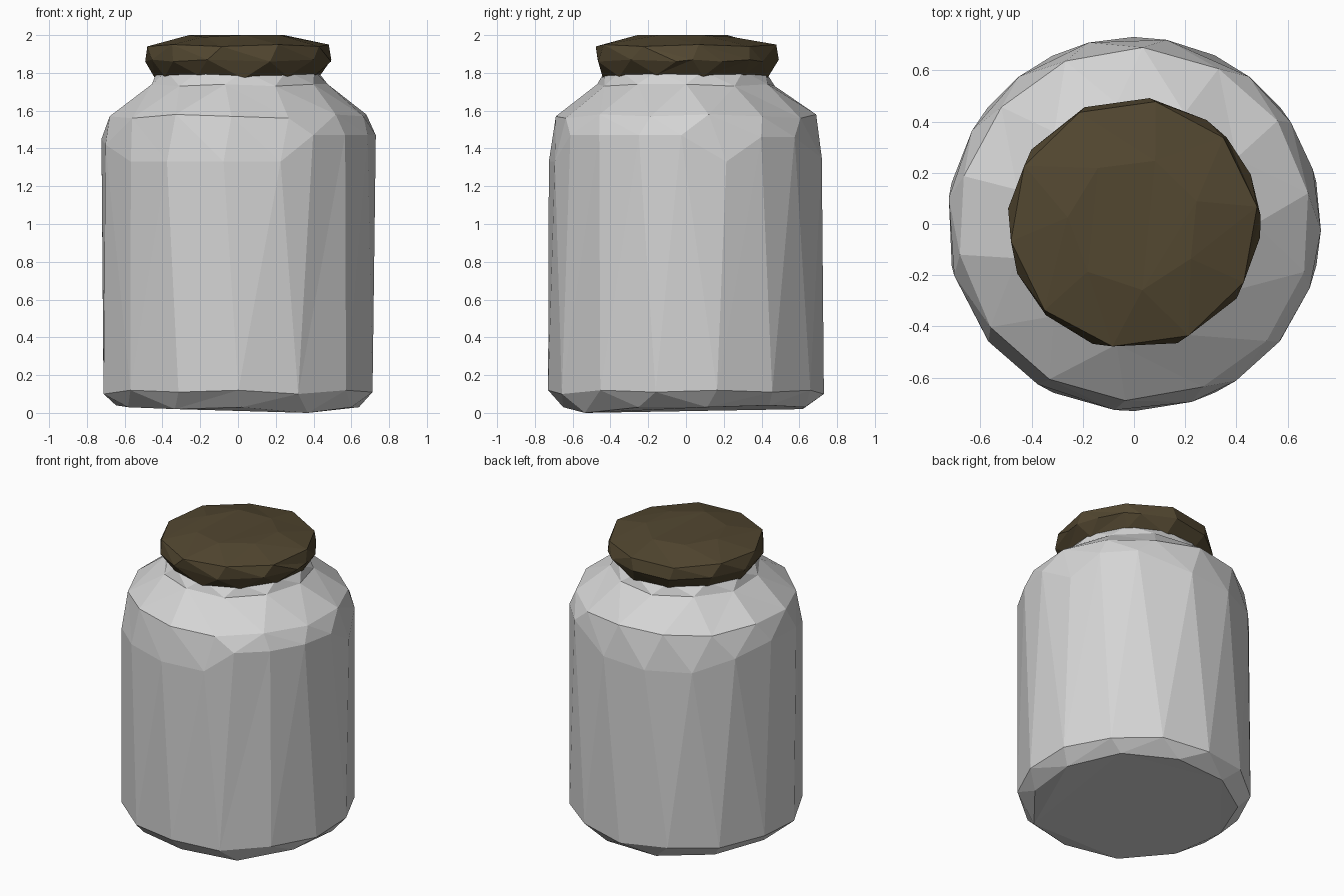
import bpy
import bmesh
from math import radians, cos, sin

cube = bpy.data.objects.get("Cube")
if cube:
    bpy.data.objects.remove(cube, do_unlink=True)


def material(name, color):
    mat = bpy.data.materials.new(name)
    mat.use_nodes = True
    mat.diffuse_color = (*color, 1)
    mat.node_tree.nodes["Principled BSDF"].inputs["Base Color"].default_value = (*color, 1)
    return mat


def even(count, start):
    return [start + 360 * i / count for i in range(count)]


def ring(angles, radius, heights):
    """Irregular ring of (angle, radius, height); the heights repeat around it."""
    points = [(a % 360, radius, heights[i % len(heights)]) for i, a in enumerate(angles)]
    return sorted(points)


def bridge(bm, low, high):
    """Triangulate between two rings of different counts, walking by angle."""
    i = j = 0
    n, m = len(low), len(high)

    def angle(loop, k):
        return loop[k % len(loop)][0] + 360 * (k // len(loop))

    while i < n or j < m:
        a, b = low[i % n][1], high[j % m][1]
        if j >= m or (i < n and angle(low, i + 1) <= angle(high, j + 1)):
            i += 1
            bm.faces.new((a, low[i % n][1], b))
        else:
            j += 1
            bm.faces.new((a, high[j % m][1], b))


def stacked_rings(name, rings, mat):
    """Closed faceted solid from a stack of rings, bottom to top."""
    bm = bmesh.new()
    loops = []
    for points in rings:
        loops.append([(a, bm.verts.new((r * cos(radians(a)), r * sin(radians(a)), z)))
                      for a, r, z in points])
    for low, high in zip(loops, loops[1:]):
        bridge(bm, low, high)
    bm.faces.new([v for _, v in reversed(loops[0])])
    bm.faces.new([v for _, v in loops[-1]])
    bmesh.ops.triangulate(bm, faces=[f for f in bm.faces if len(f.verts) > 3])
    bmesh.ops.recalc_face_normals(bm, faces=bm.faces)
    mesh = bpy.data.meshes.new(name)
    bm.to_mesh(mesh)
    bm.free()
    mesh.materials.append(mat)
    obj = bpy.data.objects.new(name, mesh)
    bpy.context.collection.objects.link(obj)
    return obj


glass = material("pale grey glass", (0.66, 0.66, 0.66))
wood = material("dark brown lid", (0.085, 0.063, 0.03))

# Jar: chamfered foot, straight wall, wavy shoulder line, neck
wall_top = [358, 17, 33, 52, 80, 104, 128, 150, 172, 196, 219, 239, 264, 288, 303, 321, 340]
wall_heights = [1.47, 1.33, 1.46, 1.46, 1.35, 1.33, 1.33, 1.4, 1.45,
                1.42, 1.33, 1.33, 1.33, 1.33, 1.47, 1.47, 1.47]
jar = stacked_rings("jar", [
    ring(even(11, 10), 0.65, [0.03, 0.04, 0.03, 0.02]),
    ring(even(14, 13), 0.73, [0.12, 0.11, 0.12, 0.1]),
    ring(wall_top, 0.73, wall_heights),
    ring(even(14, 10), 0.69, [1.58, 1.57, 1.56]),
    ring(even(11, 0), 0.475, [1.74, 1.73]),
    ring(even(11, 12), 0.43, [1.81]),
], glass)

# The foot dips to the ground at its front-left side
lowest = min(jar.data.vertices, key=lambda v: (v.co.z > 0.06, abs(v.co.x - 0.3) + abs(v.co.y + 0.5)))
lowest.co.z = 0

# Lid: flared underside, short rim, gently domed top
rim = [4, 23, 43, 55, 83, 113, 144, 173, 203, 226, 251, 290, 324, 354]
lid = stacked_rings("lid", [
    ring(even(11, 12), 0.44, [1.78, 1.79, 1.77]),
    ring(rim, 0.495, [1.87, 1.86]),
    ring(even(10, 8), 0.485, [1.95, 1.94]),
    ring(even(7, 20), 0.26, [2.0, 1.99, 2.0]),
], wood)
